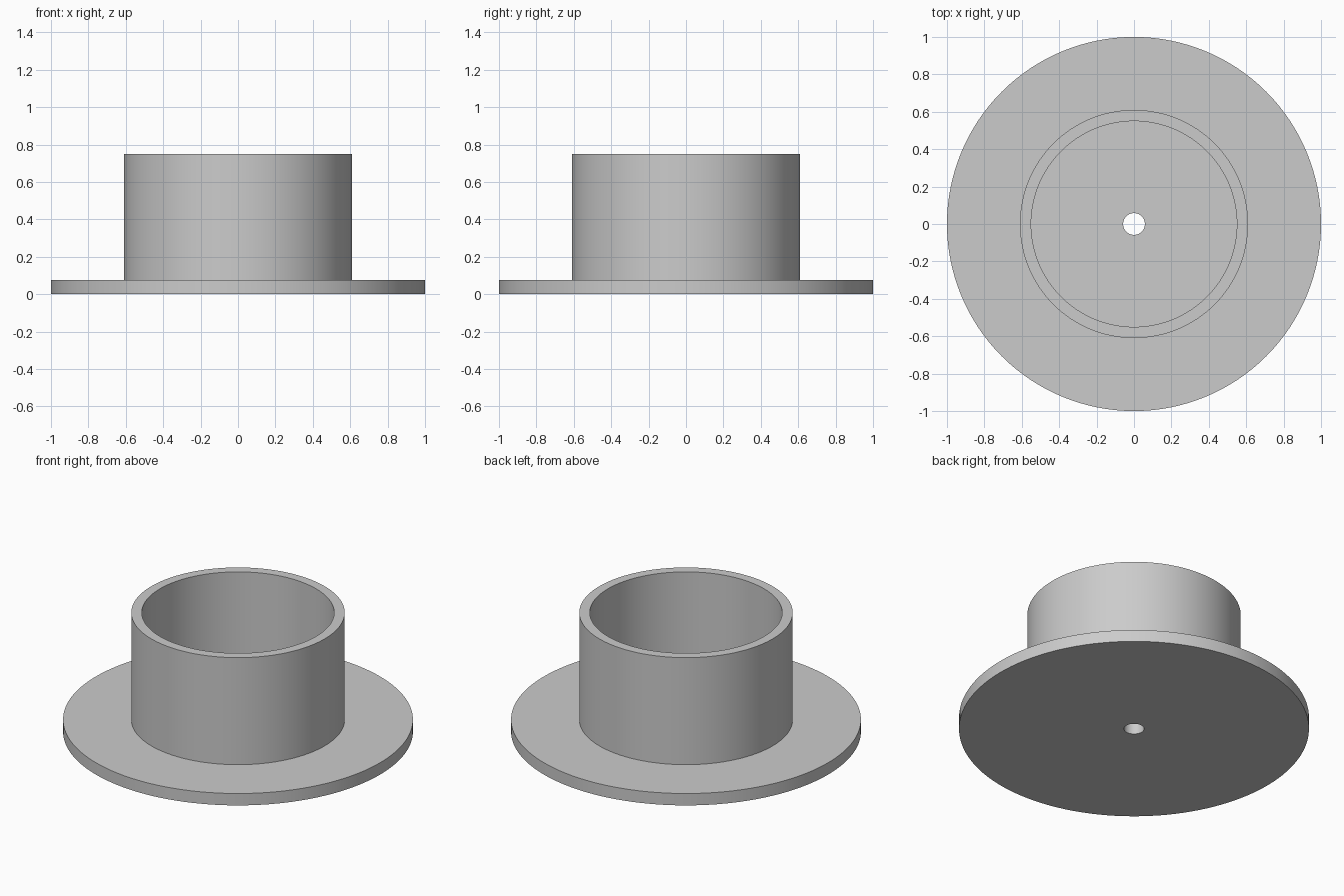
import bpy
import bmesh
import math

cube = bpy.data.objects.get("Cube")
if cube:
    bpy.data.objects.remove(cube, do_unlink=True)

GREY = (0.6, 0.6, 0.6, 1.0)
SEGMENTS = 128

# Material
grey = bpy.data.materials.new("plain_grey")
grey.use_nodes = True
grey.diffuse_color = GREY
grey.node_tree.nodes["Principled BSDF"].inputs["Base Color"].default_value = GREY


def lathe(name, profile):
    """Spin a closed (radius, height) profile around the z axis."""
    bm = bmesh.new()
    verts = [bm.verts.new((r, 0, z)) for r, z in profile]
    edges = [bm.edges.new((v, verts[i - 1])) for i, v in enumerate(verts)]
    bmesh.ops.spin(bm, geom=verts + edges, axis=(0, 0, 1), cent=(0, 0, 0),
                   angle=math.tau, steps=SEGMENTS)
    bmesh.ops.remove_doubles(bm, verts=bm.verts, dist=0.0005)
    bmesh.ops.recalc_face_normals(bm, faces=bm.faces)
    mesh = bpy.data.meshes.new(name)
    bm.to_mesh(mesh)
    bm.free()
    mesh.materials.append(grey)
    obj = bpy.data.objects.new(name, mesh)
    bpy.context.collection.objects.link(obj)
    bpy.ops.object.select_all(action="DESELECT")
    obj.select_set(True)
    bpy.context.view_layer.objects.active = obj
    bpy.ops.object.shade_smooth_by_angle(angle=math.radians(30))
    return obj


# Round flange, upright hollow collar and floor with a centre hole
hole, inner, outer, rim = 0.058, 0.55, 0.61, 1.0
floor, top = 0.075, 0.75
lathe("flanged_collar", [
    (hole, 0), (rim, 0), (rim, floor), (outer, floor),
    (outer, top), (inner, top), (inner, floor), (hole, floor),
])
